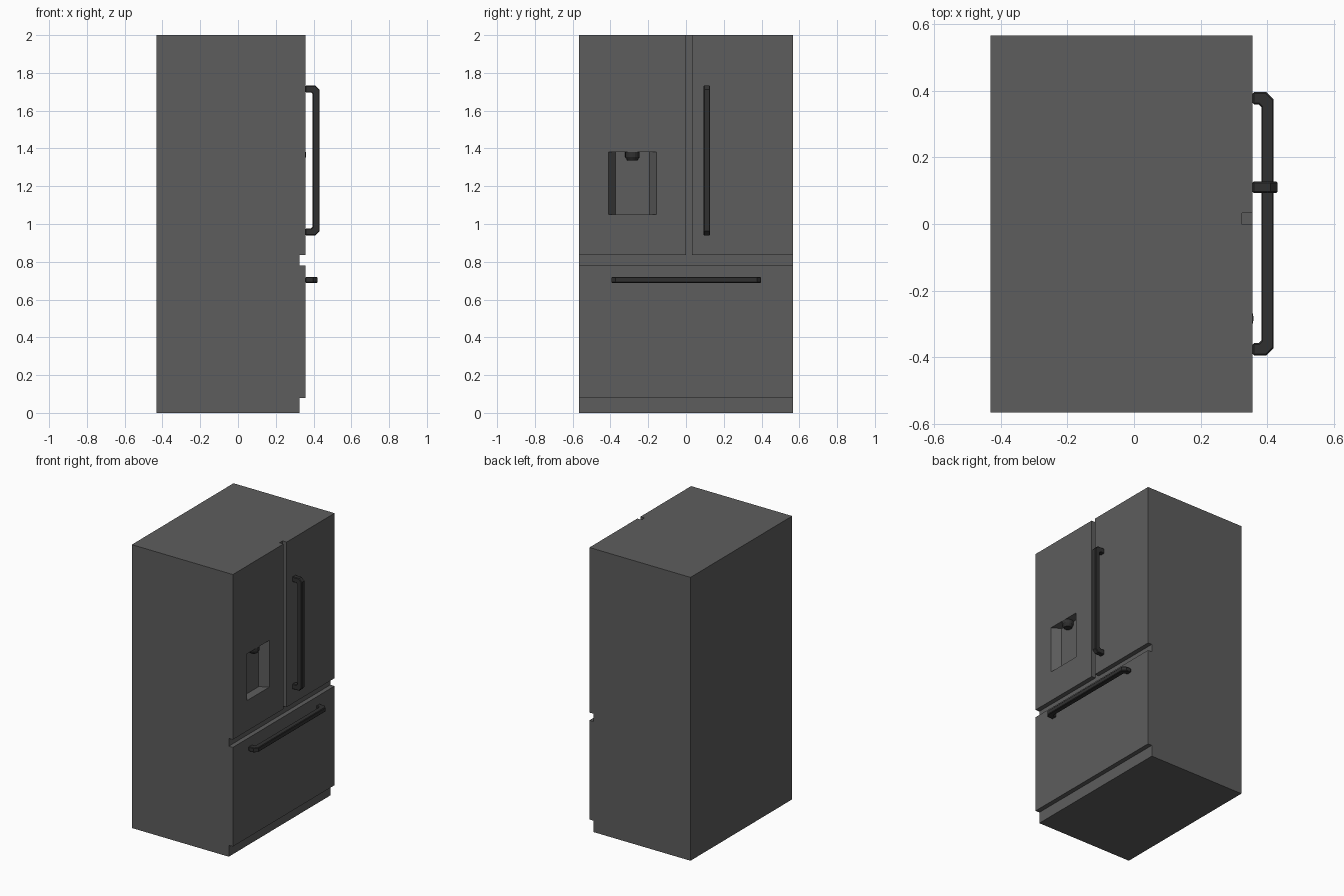
import bpy, bmesh
from mathutils import Vector

if "Cube" in bpy.data.objects:
    bpy.data.objects.remove(bpy.data.objects["Cube"])


def material(name, v):
    m = bpy.data.materials.new(name)
    m.diffuse_color = (v, v, v, 1)
    m.use_nodes = True
    m.node_tree.nodes["Principled BSDF"].inputs["Base Color"].default_value = m.diffuse_color
    return m


STEEL = material("dark_steel", 0.11)
BLACK = material("black_trim", 0.03)


def prism(name, points, offset, mat=None):
    """Extrude a flat outline of 3D points along an offset vector."""
    bm = bmesh.new()
    face = bm.faces.new([bm.verts.new(p) for p in points])
    ext = bmesh.ops.extrude_face_region(bm, geom=[face])
    verts = [v for v in ext["geom"] if isinstance(v, bmesh.types.BMVert)]
    bmesh.ops.translate(bm, verts=verts, vec=Vector(offset))
    bmesh.ops.recalc_face_normals(bm, faces=bm.faces)
    mesh = bpy.data.meshes.new(name)
    bm.to_mesh(mesh)
    bm.free()
    obj = bpy.data.objects.new(name, mesh)
    bpy.context.collection.objects.link(obj)
    if mat:
        mesh.materials.append(mat)
    return obj


def box(name, x0, x1, y0, y1, z0, z1, mat=None):
    outline = [(x0, y0, z0), (x1, y0, z0), (x1, y1, z0), (x0, y1, z0)]
    return prism(name, outline, (0, 0, z1 - z0), mat)


def cut(target, cutter):
    cutter.hide_render = True
    mod = target.modifiers.new("cut", 'BOOLEAN')
    mod.operation = 'DIFFERENCE'
    mod.solver = 'EXACT'
    mod.object = cutter
    bpy.context.view_layer.objects.active = target
    bpy.ops.object.modifier_apply(modifier=mod.name)
    bpy.data.objects.remove(cutter)


FRONT, INNER, HALF = 0.357, 0.325, 0.567

# Cabinet with its two doors and freezer drawer
cabinet = box("cabinet", -0.432, FRONT, -HALF, HALF, 0, 2, STEEL)

# Toe kick, gap above the drawer, gap between the doors
cut(cabinet, box("toe_kick_cutter", INNER, 0.5, -0.7, 0.7, -0.1, 0.08))
cut(cabinet, box("drawer_gap_cutter", INNER, 0.5, -0.7, 0.7, 0.78, 0.835))
cut(cabinet, box("door_gap_cutter", INNER, 0.5, -0.001, 0.033, 0.81, 2.1))

# Water dispenser recess with slanted side walls
DEPTH, MID = 0.06, -0.284
recess = [(FRONT - DEPTH, MID - 0.09), (FRONT, MID - 0.127), (FRONT + 0.1, MID - 0.127),
          (FRONT + 0.1, MID + 0.127), (FRONT, MID + 0.127), (FRONT - DEPTH, MID + 0.09)]
cut(cabinet, prism("dispenser_cutter", [(x, y, 1.05) for x, y in recess], (0, 0, 0.33)))

# Dispenser nozzle: short tapered spout under the recess ceiling
for name, r1, r2, z0, z1 in (("nozzle_collar", 0.038, 0.038, 1.355, 1.38),
                             ("nozzle_tip", 0.026, 0.038, 1.335, 1.355)):
    bpy.ops.mesh.primitive_cone_add(vertices=16, radius1=r1, radius2=r2, depth=z1 - z0,
                                    location=(FRONT - 0.035, MID, (z0 + z1) / 2))
    nozzle = bpy.context.object
    nozzle.name = name
    nozzle.data.materials.append(BLACK)


def handle(name, a, b, reach, thick, place, offset):
    """C-shaped bar from a to b with clipped outer corners."""
    out, inn, c, k = FRONT + reach, FRONT + reach - thick, 0.022, 0.008
    outline = [(FRONT, a), (out - c, a), (out, a + c), (out, b - c), (out - c, b), (FRONT, b),
               (FRONT, b - thick), (inn - k, b - thick), (inn, b - thick - k),
               (inn, a + thick + k), (inn - k, a + thick), (FRONT, a + thick)]
    obj = prism(name, [place(x, t) for x, t in outline], offset, BLACK)
    bevel = obj.modifiers.new("soft_edges", 'BEVEL')
    bevel.width = 0.004
    bevel.segments = 1
    bevel.limit_method = 'ANGLE'
    bevel.angle_limit = 1.2


# Door handle (vertical) and drawer handle (horizontal)
handle("door_handle", 0.94, 1.733, 0.075, 0.037, lambda x, t: (x, 0.093, t), (0, 0.035, 0))
handle("drawer_handle", -0.395, 0.397, 0.063, 0.037, lambda x, t: (x, t, 0.688), (0, 0, 0.032))
